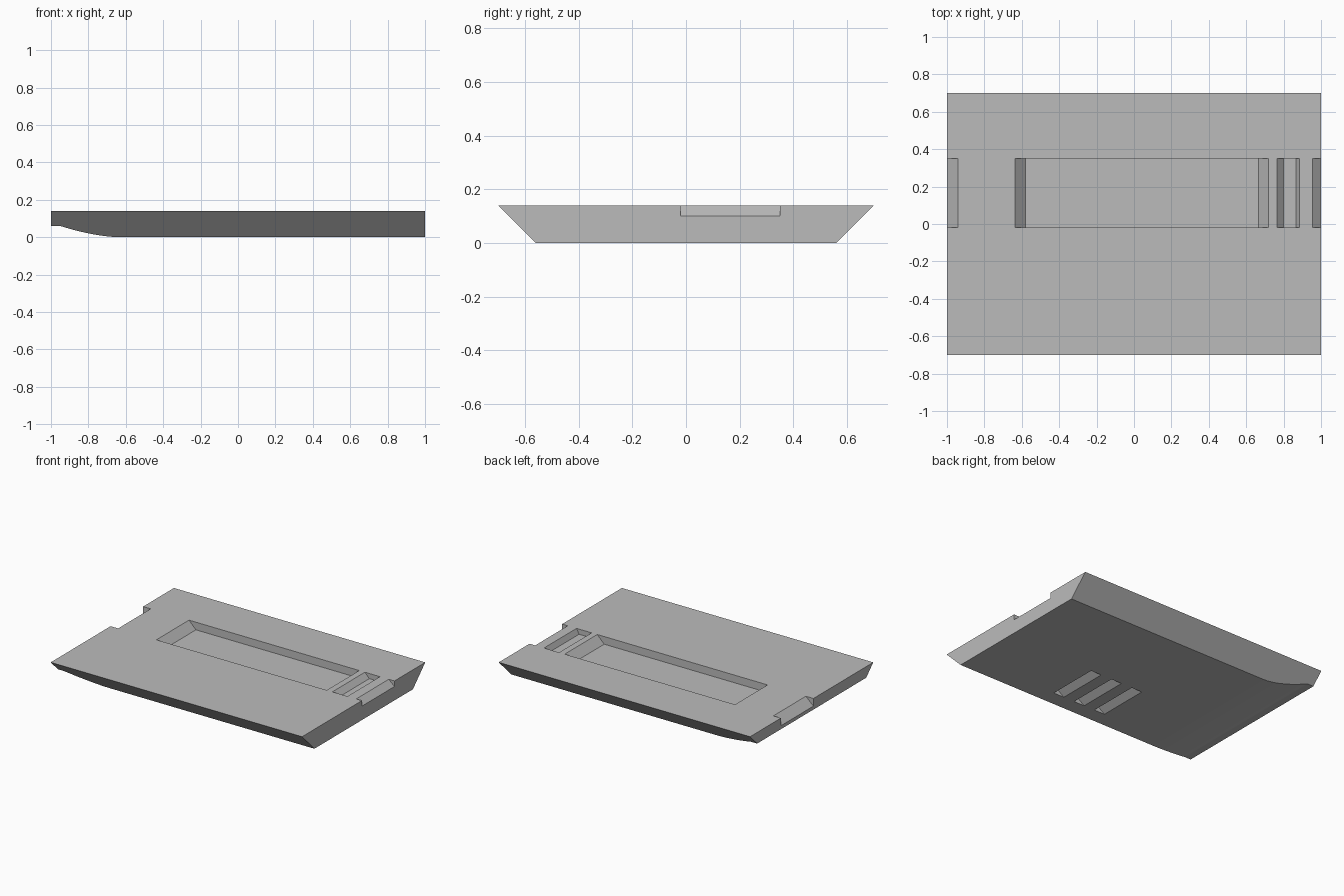
import bpy
import bmesh

if "Cube" in bpy.data.objects:
    bpy.data.objects.remove(bpy.data.objects["Cube"], do_unlink=True)

TOP = 0.14          # deck height
Y0, Y1 = -0.02, 0.35  # deck recess span

grey = bpy.data.materials.new("plain_grey")
grey.use_nodes = True
colour = (0.5, 0.5, 0.5, 1)
grey.diffuse_color = colour
grey.node_tree.nodes["Principled BSDF"].inputs["Base Color"].default_value = colour


def prism(name, profile, front, back):
    """Extrude an x-z profile along y; front and back give y from z."""
    bm = bmesh.new()
    a = [bm.verts.new((x, front(z), z)) for x, z in profile]
    b = [bm.verts.new((x, back(z), z)) for x, z in profile]
    bm.faces.new(a)
    bm.faces.new(b[::-1])
    for i in range(len(a)):
        j = (i + 1) % len(a)
        bm.faces.new((a[j], a[i], b[i], b[j]))
    bmesh.ops.recalc_face_normals(bm, faces=bm.faces)
    mesh = bpy.data.meshes.new(name)
    bm.to_mesh(mesh)
    bm.free()
    mesh.materials.append(grey)
    obj = bpy.data.objects.new(name, mesh)
    bpy.context.collection.objects.link(obj)
    return obj


# Hull slab: flat deck, curved underside at the right end, sloping long sides
steps = 10
curve = [(-0.63 - 0.32 * i / steps, 0.06 * (i / steps) ** 1.7) for i in range(steps + 1)]
outline = [(1, TOP), (1, 0)] + curve + [(-1, 0.06), (-1, TOP)]
slab = prism("slab", outline, lambda z: -0.56 - z, lambda z: 0.56 + z)

# Recess profiles; each starts above or below the slab for a clean cut
HI = TOP + 0.05
deck_cuts = {
    "long_pocket": [(-0.635, HI), (-0.635, TOP), (-0.58, 0.085),
                    (0.665, 0.085), (0.72, TOP), (0.72, HI)],
    "short_slot": [(0.765, HI), (0.765, TOP), (0.80, 0.103),
                   (0.865, 0.103), (0.885, TOP), (0.885, HI)],
    "left_notch": [(0.955, HI), (0.955, TOP), (1, 0.10), (1.05, 0.055), (1.05, HI)],
    "right_notch": [(-0.94, HI), (-0.94, TOP), (-1, 0.085), (-1.05, 0.04), (-1.05, HI)],
}
cutters = [prism(n + "_cutter", p, lambda z: Y0, lambda z: Y1)
           for n, p in deck_cuts.items()]

# Three wedge-shaped vents in the underside
for i in range(3):
    x = 0.217 - 0.172 * i
    wedge = [(x, -0.05), (x, 0), (x + 0.085, 0.06), (x + 0.085, -0.05)]
    cutters.append(prism(f"vent_cutter_{i + 1}", wedge,
                         lambda z: -0.45, lambda z: -0.073))

# Cut, then bake the result and drop the cutters
for cutter in cutters:
    cutter.hide_render = True
    mod = slab.modifiers.new(cutter.name, "BOOLEAN")
    mod.object = cutter
    mod.operation = "DIFFERENCE"
    mod.solver = "EXACT"
bpy.context.view_layer.update()
baked = bpy.data.meshes.new_from_object(
    slab.evaluated_get(bpy.context.evaluated_depsgraph_get()))
slab.modifiers.clear()
slab.data = baked
for cutter in cutters:
    bpy.data.objects.remove(cutter, do_unlink=True)
